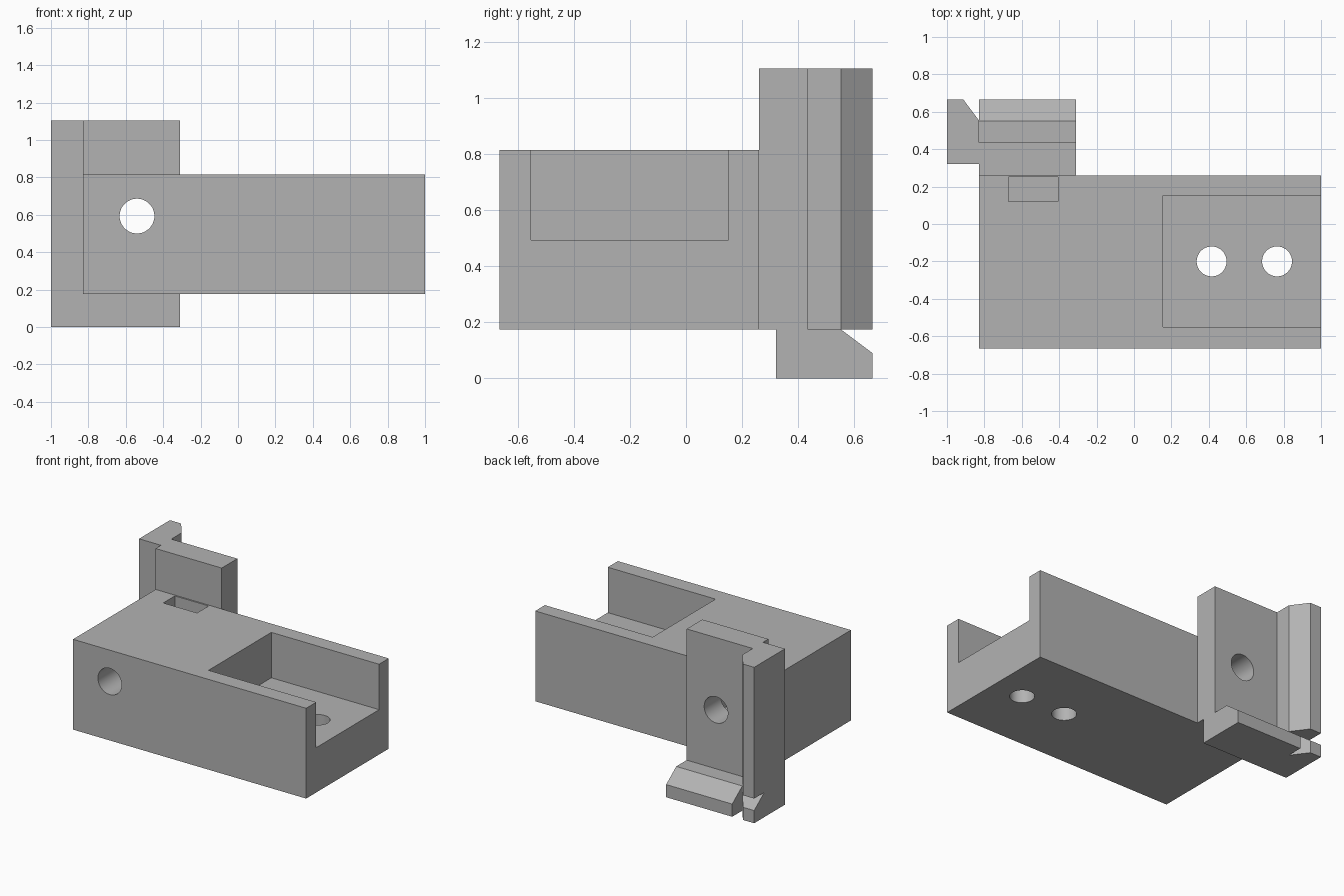
import bpy, bmesh
from math import pi, radians
from mathutils import Vector

if "Cube" in bpy.data.objects:
    bpy.data.objects.remove(bpy.data.objects["Cube"], do_unlink=True)

# Single flat colour
GREY = (0.45, 0.45, 0.45, 1)
grey = bpy.data.materials.new("plain grey")
grey.use_nodes = True
grey.diffuse_color = GREY
grey.node_tree.nodes["Principled BSDF"].inputs["Base Color"].default_value = GREY


def finish(bm, name):
    bmesh.ops.recalc_face_normals(bm, faces=bm.faces)
    mesh = bpy.data.meshes.new(name)
    bm.to_mesh(mesh)
    bm.free()
    mesh.materials.append(grey)
    obj = bpy.data.objects.new(name, mesh)
    bpy.context.collection.objects.link(obj)
    return obj


def prism(name, points, sweep):
    """Extrude a closed outline along a vector."""
    bm = bmesh.new()
    face = bm.faces.new([bm.verts.new(p) for p in points])
    side = bmesh.ops.extrude_face_region(bm, geom=[face])["geom"]
    moved = [v for v in side if isinstance(v, bmesh.types.BMVert)]
    bmesh.ops.translate(bm, verts=moved, vec=Vector(sweep))
    return finish(bm, name)


def upright(name, outline, z0, z1):
    return prism(name, [(x, y, z0) for x, y in outline], (0, 0, z1 - z0))


def box(name, x0, x1, y0, y1, z0, z1):
    return upright(name, [(x0, y0), (x1, y0), (x1, y1), (x0, y1)], z0, z1)


def rod(name, centre, radius, length, along_y=False):
    bm = bmesh.new()
    bmesh.ops.create_cone(bm, cap_ends=True, segments=48, radius1=radius,
                          radius2=radius, depth=length)
    obj = finish(bm, name)
    obj.location = centre
    if along_y:
        obj.rotation_euler.x = pi / 2
    return obj


def combine(target, tools, operation="DIFFERENCE"):
    """Apply booleans in turn and remove the helper solids."""
    bpy.context.view_layer.objects.active = target
    for tool in tools:
        tool.hide_render = True
        mod = target.modifiers.new("combine", "BOOLEAN")
        mod.operation = operation
        mod.solver = "EXACT"
        mod.object = tool
        bpy.ops.object.modifier_apply(modifier=mod.name)
        bpy.data.objects.remove(tool, do_unlink=True)


def bore():
    return rod("bore", (-0.54, 0, 0.593), 0.093, 3, along_y=True)


MID, TOP = 0.175, 1.105

# Main block with open tray, nut slot, screw holes and cross bore
block = box("main_block", -0.828, 1, -0.665, 0.26, MID, 0.815)
combine(block, [
    box("tray", 0.155, 1.2, -0.552, 0.152, 0.493, 1),
    box("nut_slot", -0.67, -0.405, 0.12, 0.25, 0.46, 1),
    rod("screw_hole_a", (0.415, -0.2, 0.3), 0.08, 1),
    rod("screw_hole_b", (0.765, -0.2, 0.3), 0.08, 1),
    bore()])

# Clamp: plate with bevelled side rail above, bevelled lip below
clamp = upright("clamp_bracket", [
    (-1, 0.32), (-0.828, 0.32), (-0.828, 0.26), (-0.31, 0.26), (-0.31, 0.435),
    (-0.828, 0.435), (-0.828, 0.552), (-0.912, 0.665), (-1, 0.665)], MID, TOP)
lip = upright("lip", [
    (-1, 0.32), (-0.31, 0.32), (-0.31, 0.665), (-0.828, 0.665),
    (-0.828, 0.552), (-0.912, 0.665), (-1, 0.665)], 0, MID)
bevel = prism("lip_bevel", [
    (-1.2, 0.552, MID), (-1.2, 0.778, 0.005), (-1.2, 0.778, 0.3),
    (-1.2, 0.552, 0.3)], (1.2, 0, 0))
combine(lip, [bevel])
combine(clamp, [lip], "UNION")
combine(clamp, [bore()])

# Smooth the round holes, keep all other edges sharp
for obj in (block, clamp):
    bpy.ops.object.select_all(action="DESELECT")
    obj.select_set(True)
    bpy.context.view_layer.objects.active = obj
    bpy.ops.object.shade_smooth_by_angle(angle=radians(30))
